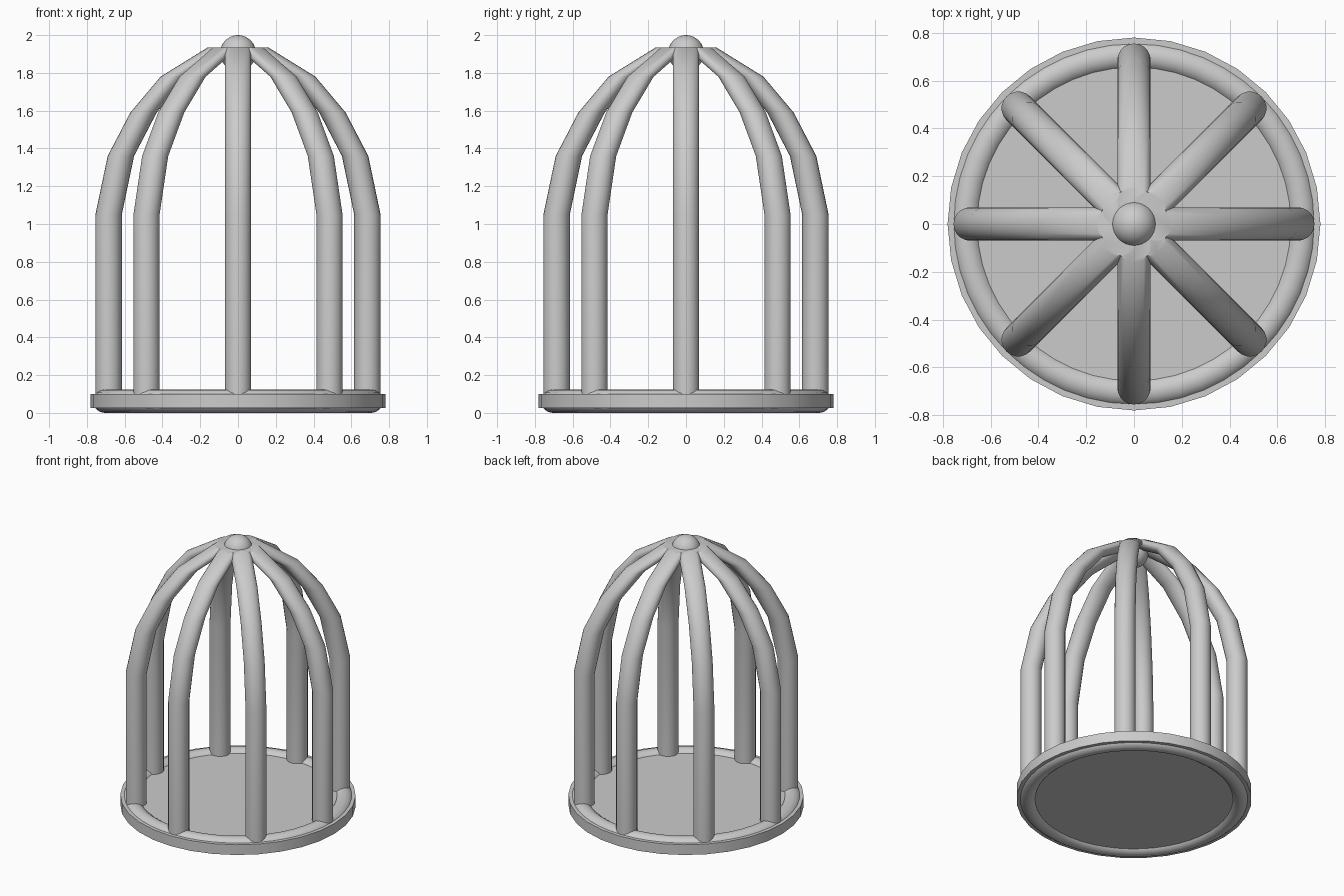
import bpy, bmesh, math

if "Cube" in bpy.data.objects:
    bpy.data.objects.remove(bpy.data.objects["Cube"])

def smooth(ob, angle=40):
    bpy.ops.object.select_all(action='DESELECT')
    ob.select_set(True)
    bpy.context.view_layer.objects.active = ob
    bpy.ops.object.shade_smooth_by_angle(angle=math.radians(angle))

# floor disc
bpy.ops.mesh.primitive_cylinder_add(vertices=32, radius=0.78, depth=0.075, location=(0, 0, 0.0625))
floor = bpy.context.object
floor.name = "floor_disc"
smooth(floor)

# rounded rim around the floor
bpy.ops.mesh.primitive_torus_add(major_radius=0.705, minor_radius=0.0625, major_segments=48,
                                 minor_segments=16, location=(0, 0, 0.0625))
rim = bpy.context.object
rim.name = "floor_rim"
smooth(rim, 60)

# bars: level circular rings stacked along a straight then domed path (radius, height)
PATH = [(0.685, 0.06), (0.685, 1.05), (0.62, 1.36), (0.50, 1.59), (0.34, 1.78), (0.09, 1.935)]
BAR_R, SIDES = 0.07, 20

def bar(name, angle):
    bm = bmesh.new()
    rings = []
    for r, z in PATH:
        cx, cy = r * math.cos(angle), r * math.sin(angle)
        rings.append([bm.verts.new((cx + BAR_R * math.cos(angle + math.tau * k / SIDES),
                                    cy + BAR_R * math.sin(angle + math.tau * k / SIDES), z))
                      for k in range(SIDES)])
    for a, b in zip(rings, rings[1:]):
        for k in range(SIDES):
            n = (k + 1) % SIDES
            bm.faces.new((a[k], a[n], b[n], b[k]))
    bm.faces.new(rings[0][::-1])
    bm.faces.new(rings[-1])
    mesh = bpy.data.meshes.new(name)
    bm.to_mesh(mesh)
    bm.free()
    ob = bpy.data.objects.new(name, mesh)
    bpy.context.collection.objects.link(ob)
    smooth(ob)

for i in range(8):
    bar(f"cage_bar_{i + 1}", math.tau * i / 8)

# ball on top of the dome
bpy.ops.mesh.primitive_uv_sphere_add(segments=32, ring_count=16, radius=0.095, location=(0, 0, 1.905))
knob = bpy.context.object
knob.name = "top_ball"
smooth(knob)
